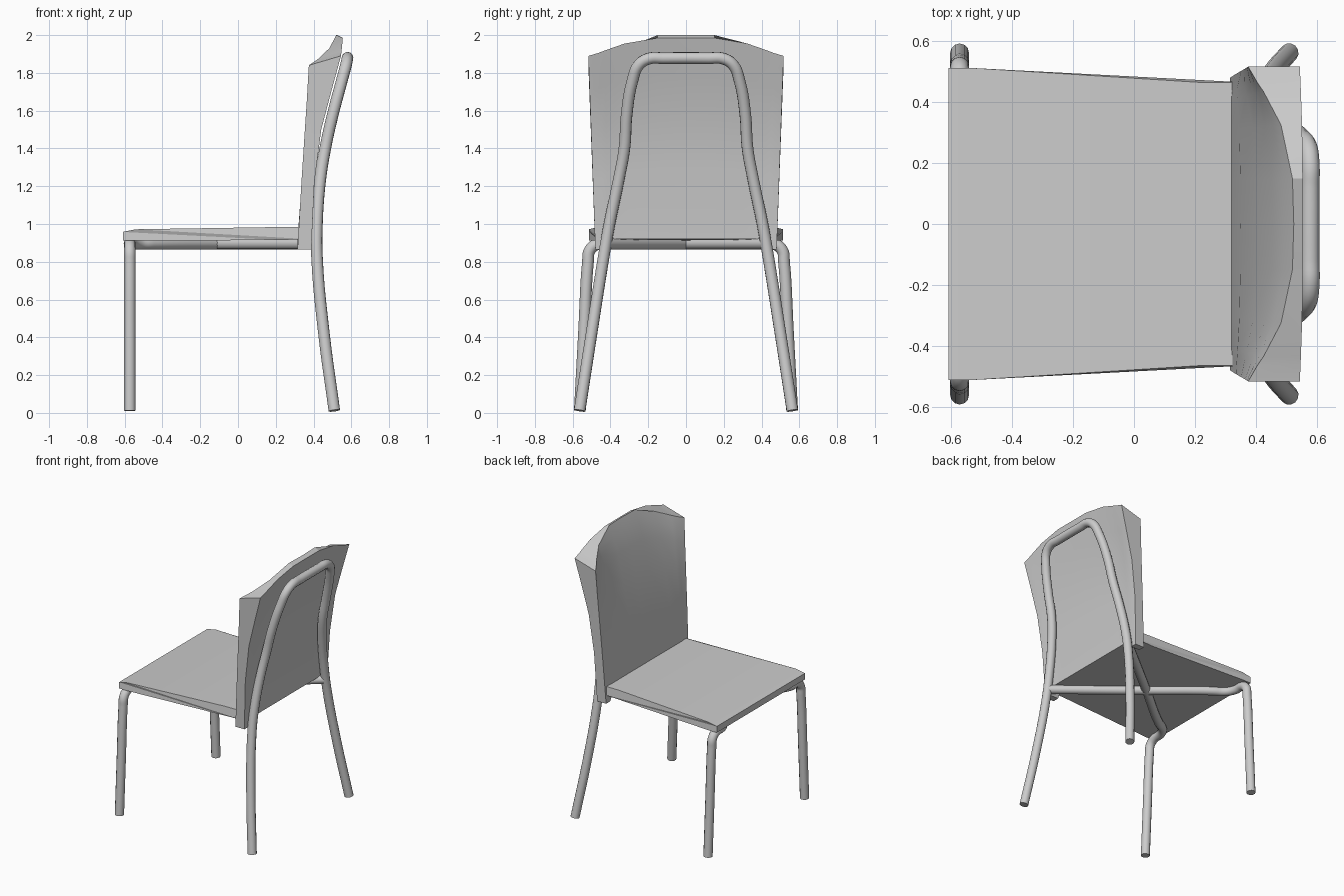
import bpy, bmesh, math

if "Cube" in bpy.data.objects:
    bpy.data.objects.remove(bpy.data.objects["Cube"])


def finish(name, bm, angle):
    bmesh.ops.recalc_face_normals(bm, faces=bm.faces)
    me = bpy.data.meshes.new(name)
    bm.to_mesh(me)
    bm.free()
    ob = bpy.data.objects.new(name, me)
    bpy.context.collection.objects.link(ob)
    smooth(ob, angle)
    return ob


def smooth(ob, angle):
    bpy.ops.object.select_all(action='DESELECT')
    ob.select_set(True)
    bpy.context.view_layer.objects.active = ob
    bpy.ops.object.shade_smooth_by_angle(angle=math.radians(angle))


def tube(name, pts, radius=0.031):
    """Round bent tube through the given points."""
    cu = bpy.data.curves.new(name, 'CURVE')
    cu.dimensions = '3D'
    cu.bevel_depth = radius
    cu.bevel_resolution = 4
    cu.resolution_u = 5
    cu.use_fill_caps = True
    sp = cu.splines.new('BEZIER')
    sp.bezier_points.add(len(pts) - 1)
    for bp, p in zip(sp.bezier_points, pts):
        bp.co = p
        bp.handle_left_type = bp.handle_right_type = 'AUTO'
    ob = bpy.data.objects.new(name, cu)
    bpy.context.collection.objects.link(ob)
    bpy.ops.object.select_all(action='DESELECT')
    ob.select_set(True)
    bpy.context.view_layer.objects.active = ob
    bpy.ops.object.convert(target='MESH')
    smooth(bpy.context.object, 40)


# Seat: side profile swept across a tapering width
bm = bmesh.new()
profile = [(-0.61, 0.912), (-0.61, 0.958), (-0.54, 0.972), (0.22, 0.984),
           (0.37, 0.985), (0.37, 0.92), (0.22, 0.915), (-0.54, 0.912)]


def half_width(x):
    t = min(max((x + 0.54) / 0.76, 0), 1)
    return 0.513 - 0.048 * t


left, right = ([bm.verts.new((x, s * half_width(x), z)) for x, z in profile] for s in (-1, 1))
n = len(profile)
for i in range(n):
    j = (i + 1) % n
    bm.faces.new((left[i], left[j], right[j], right[i]))
for side in (left, right):
    for i in range(n // 2 - 1):
        bm.faces.new((side[i], side[i + 1], side[n - 2 - i], side[n - 1 - i]))
finish("seat", bm, 25)

# Backrest shell: columns across the half width, rows upward
# column: width fraction, wing blend, bottom z, front top z, rear top z
cols = [(0, 0, 0.92, 2.0, 1.985), (0.29, 0.03, 0.92, 2.0, 1.985), (0.63, 0.28, 0.92, 1.93, 1.955),
        (0.84, 0.66, 0.92, 1.875, 1.917), (0.90, 0.8, 0.865, 1.86, 1.905), (1, 1, 0.865, 1.84, 1.89)]
# row: height fraction, centre front x, wing front x, rear x
rows = [(0, 0.315, 0.315, 0.388), (0.35, 0.35, 0.335, 0.408), (0.62, 0.405, 0.352, 0.447),
        (0.82, 0.455, 0.365, 0.503), (0.93, 0.492, 0.371, 0.535), (1, 0.525, 0.375, 0.555)]
full = [(-1, c) for c in reversed(cols[1:])] + [(1, c) for c in cols]
bm = bmesh.new()
front, rear = [], []
for s, (f, w, zb, zf, zr) in full:
    fc, rc = [], []
    for t, cx, wx, rx in rows:
        y = s * f * (0.48 + 0.037 * t)
        fc.append(bm.verts.new((cx + (wx - cx) * w, y, zb + (zf - zb) * t)))
        rc.append(bm.verts.new((rx - 0.01 * w * t, y, zb + (zr - zb) * t)))
    front.append(fc)
    rear.append(rc)
m = len(rows)
for i in range(len(full) - 1):
    for k in range(m - 1):
        bm.faces.new((front[i][k], front[i + 1][k], front[i + 1][k + 1], front[i][k + 1]))
        bm.faces.new((rear[i][k], rear[i][k + 1], rear[i + 1][k + 1], rear[i + 1][k]))
    for k in (0, m - 1):
        bm.faces.new((front[i][k], front[i + 1][k], rear[i + 1][k], rear[i][k]))
for i in (0, -1):
    for k in range(m - 1):
        bm.faces.new((front[i][k], front[i][k + 1], rear[i][k + 1], rear[i][k]))
finish("backrest", bm, 32)

# Rear frame: one tube forming both rear legs and the back hoop
half = [(0.51, 0.563, 0.012), (0.455, 0.50, 0.42), (0.418, 0.435, 0.83), (0.418, 0.405, 1.0),
        (0.435, 0.357, 1.23), (0.462, 0.326, 1.4), (0.502, 0.314, 1.58), (0.55, 0.283, 1.76),
        (0.572, 0.25, 1.842), (0.579, 0.195, 1.876), (0.579, 0.12, 1.878)]
tube("rear_frame", half + [(x, -y, z) for x, y, z in reversed(half)])

# Front legs: rise, bend inward and cross under the seat to the opposite rear leg
for s, side in ((1, "left"), (-1, "right")):
    leg = [(-0.573, 0.562, 0.012), (-0.573, 0.54, 0.42), (-0.573, 0.519, 0.80), (-0.573, 0.51, 0.86),
           (-0.573, 0.47, 0.893), (-0.57, 0.40, 0.896), (-0.53, 0.33, 0.896), (-0.46, 0.285, 0.896),
           (-0.11, 0.0, 0.896), (0.41, -0.42, 0.896)]
    tube("front_leg_" + side, [(x, s * y, z) for x, y, z in leg])
